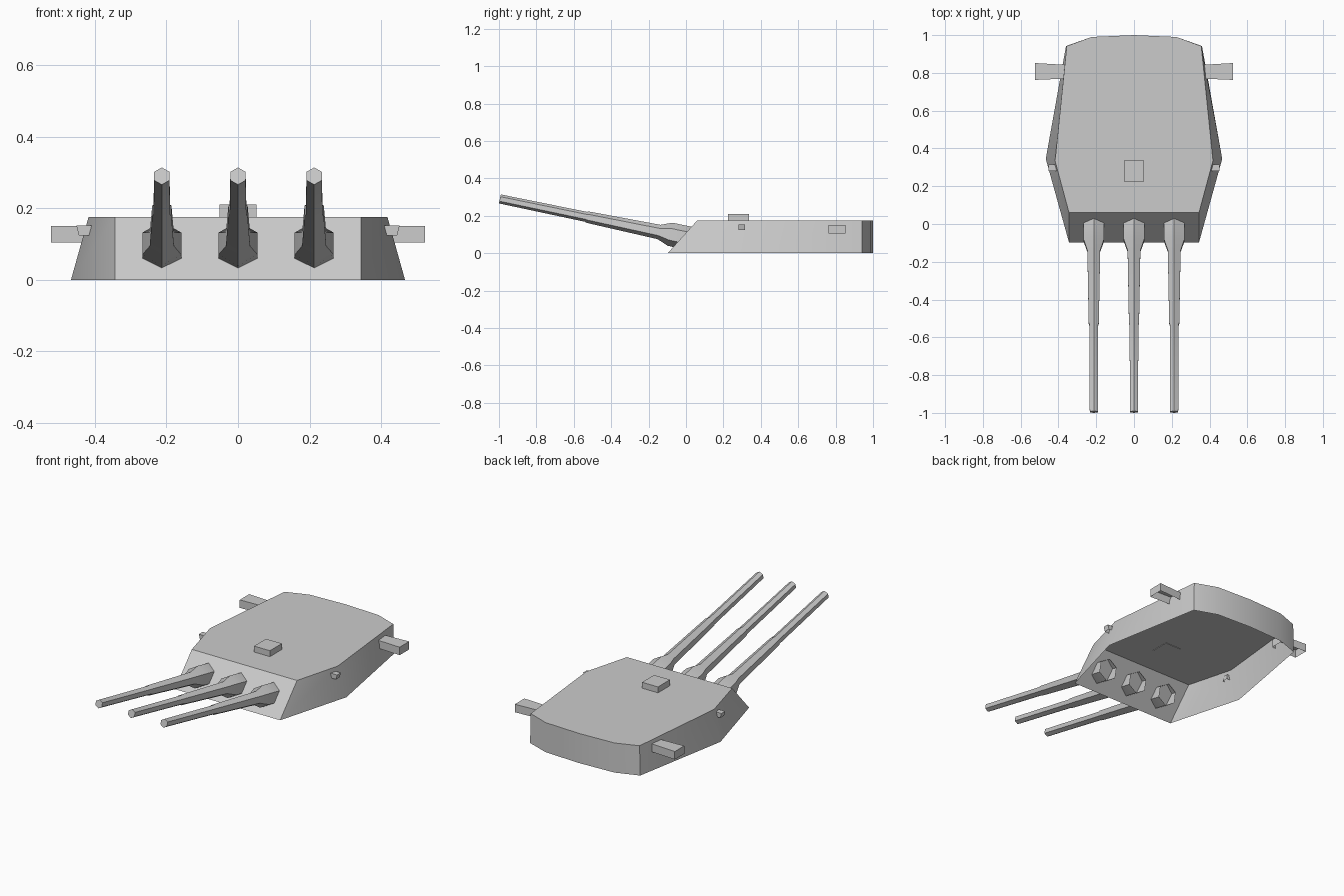
import bpy, bmesh, math
from mathutils import Vector

if "Cube" in bpy.data.objects:
    bpy.data.objects.remove(bpy.data.objects["Cube"])


def make(name, rings, cap_start=False, cap_end=False, smooth=None):
    """Skin a stack of equal-length closed rings into one object."""
    bm = bmesh.new()
    loops = [[bm.verts.new(p) for p in ring] for ring in rings]
    n = len(loops[0])
    for a, b in zip(loops, loops[1:]):
        for i in range(n):
            j = (i + 1) % n
            bm.faces.new((a[i], a[j], b[j], b[i]))
    if cap_start:
        bm.faces.new(loops[0][::-1])
    if cap_end:
        bm.faces.new(loops[-1])
    bmesh.ops.recalc_face_normals(bm, faces=bm.faces)
    mesh = bpy.data.meshes.new(name)
    bm.to_mesh(mesh)
    bm.free()
    ob = bpy.data.objects.new(name, mesh)
    bpy.context.collection.objects.link(ob)
    if smooth:
        bpy.ops.object.select_all(action='DESELECT')
        ob.select_set(True)
        bpy.context.view_layer.objects.active = ob
        bpy.ops.object.shade_smooth_by_angle(angle=math.radians(smooth))
    return ob


def outline(half, z):
    """Mirror a half outline (front to rear) across x = 0."""
    right = [(x, y, z) for x, y in half]
    left = [(-x, y, z) for x, y in reversed(half) if x > 0]
    return right + left


def rect(x0, x1, y0, y1, z):
    return [(x0, y0, z), (x1, y0, z), (x1, y1, z), (x0, y1, z)]


# Armoured gunhouse, open underneath
base = [(0.344, -0.098), (0.467, 0.345), (0.36, 0.942), (0.225, 0.99), (0, 1.0)]
roof = [(0.344, 0.06), (0.418, 0.335), (0.356, 0.942), (0.225, 0.99), (0, 1.0)]
make("gunhouse", [outline(base, 0), outline(roof, 0.175)], cap_end=True, smooth=35)

# Sighting hood on the roof
make("roof_hood", [rect(-0.052, 0.052, 0.224, 0.336, 0.172),
                   rect(-0.052, 0.052, 0.224, 0.336, 0.21)], True, True)

# Rangefinder arms and small side sights, open underneath
for s, side in ((1, "right"), (-1, "left")):
    def arm(z):
        return [(s * 0.35, 0.77, z), (s * 0.523, 0.763, z),
                (s * 0.523, 0.852, z), (s * 0.35, 0.842, z)]
    make("rangefinder_" + side, [arm(0.104), arm(0.151)], cap_end=True)
    make("side_sight_" + side, [rect(s * 0.405, s * 0.445, 0.28, 0.315, 0.124),
                                rect(s * 0.405, s * 0.452, 0.28, 0.315, 0.152)],
         cap_end=True)

# Three raised hexagonal guns, each flaring into its mantlet
muzzle = Vector((0, -0.995, 0.290))
axis = (Vector((0, -0.085, 0.101)) - muzzle).normalized()
up = Vector((0, -axis.z, axis.y))
length = 0.929
profile = [(0, 0.0245), (0.47, 0.027), (0.48, 0.031), (length - 0.06, 0.039),
           (length, 0.063), (length + 0.12, 0.063)]


def hexagon(centre, r):
    return [centre + Vector((r * math.sin(a), 0, 0)) + up * (r * math.cos(a))
            for a in (math.pi / 3 * k for k in range(6))]


for x, side in ((-0.213, "left"), (0, "centre"), (0.213, "right")):
    start = muzzle + Vector((x, 0, 0))
    make("gun_" + side, [hexagon(start + axis * d, r) for d, r in profile],
         cap_start=True, smooth=40)
